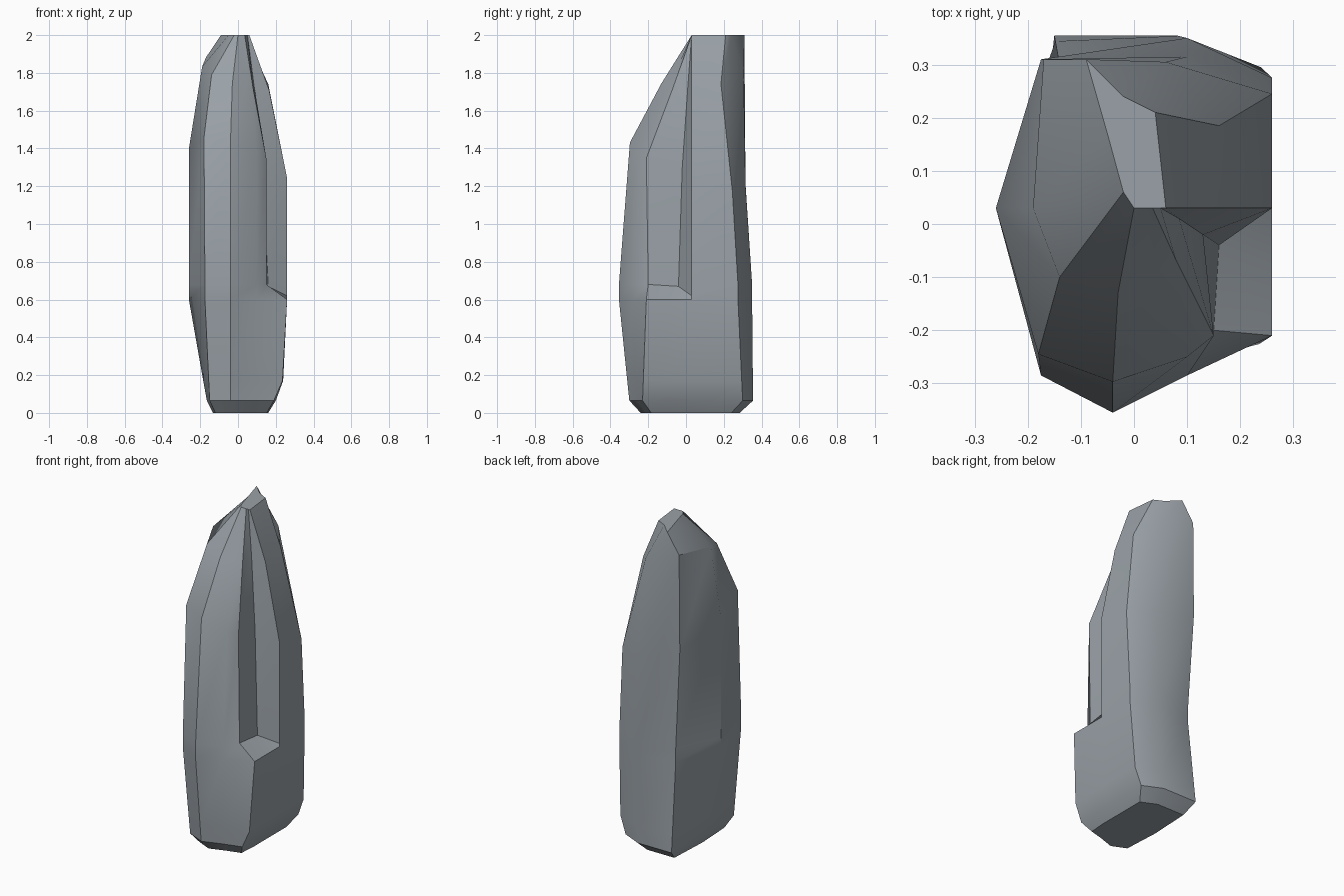
import bpy, bmesh, math

if "Cube" in bpy.data.objects:
    bpy.data.objects.remove(bpy.data.objects["Cube"])

# one flat stone colour
stone = bpy.data.materials.new("grey stone")
stone.diffuse_color = (0.32, 0.355, 0.385, 1)
stone.use_nodes = True
stone.node_tree.nodes["Principled BSDF"].inputs["Base Color"].default_value = stone.diffuse_color

# cross-sections, anticlockwise from the front left corner
foot = [(-.15, -.25), (-.04, -.30), (.08, -.26), (.19, -.23), (.20, -.10),
        (.20, .03), (.20, .30), (.08, .355), (-.15, .355), (-.165, .03)]
belly = [(-.175, -.285), (-.04, -.355), (.10, -.285), (.26, -.21), (.26, -.09),
         (.26, .03), (.26, .275), (.10, .35), (-.14, .30), (-.26, .03)]
shoulder = [(-.18, -.245), (-.04, -.297), (.10, -.25), (.15, -.21), (.13, -.02),
            (.26, .03), (.26, .245), (.10, .315), (-.175, .31), (-.26, .03)]
neck = [(-.14, -.10), (-.03, -.13), (.04, -.09), (.08, -.07), (.085, .01),
        (.165, .03), (.16, .185), (.06, .305), (-.17, .31), (-.19, .03)]
tip = [(-.02, .06), (0, .03), (.02, .03), (.035, .03), (.05, .03),
       (.06, .03), (.04, .21), (-.02, .24), (-.09, .31), (-.05, .17)]


def level(points, z, kx=0.0, ky=0.0):
    """Place a cross-section at height z, tilted along x and y."""
    return [(x, y, z + kx * x + ky * y) for x, y in points]


# bevelled foot and the rounded lower right side
base = [(x * .8, y * .8) for x, y in foot]
bulge = []
for (x0, y0), (x1, y1) in zip(foot, belly):
    t = .65 if x0 > .15 else .2
    bulge.append((x0 + (x1 - x0) * t, y0 + (y1 - y0) * .2))

# ledge: the right side is cut back just above the belly
ledge = level(belly, .68)
ledge[3] = (.15, -.20, .68)
ledge[4] = (.16, -.04, .67)
ledge[5] = (.26, .03, .62)

rings = [level(base, 0), level(foot, .065), level(bulge, .17), level(belly, .6), ledge,
         level(shoulder, 1.33, -.3, -.3), level(neck, 1.76, -.35, .2), level(tip, 2.0)]

# loft the standing stone
bm = bmesh.new()
loops = [[bm.verts.new(p) for p in ring] for ring in rings]
for low, high in zip(loops, loops[1:]):
    for i in range(len(low)):
        j = (i + 1) % len(low)
        bm.faces.new((low[i], low[j], high[j], high[i]))
bm.faces.new(loops[0][::-1])
bm.faces.new(loops[-1])
bmesh.ops.recalc_face_normals(bm, faces=bm.faces)
mesh = bpy.data.meshes.new("standing_stone")
bm.to_mesh(mesh)
bm.free()
mesh.materials.append(stone)
rock = bpy.data.objects.new("standing_stone", mesh)
bpy.context.collection.objects.link(rock)
bpy.context.view_layer.objects.active = rock
rock.select_set(True)
bpy.ops.object.shade_smooth_by_angle(angle=math.radians(35))
